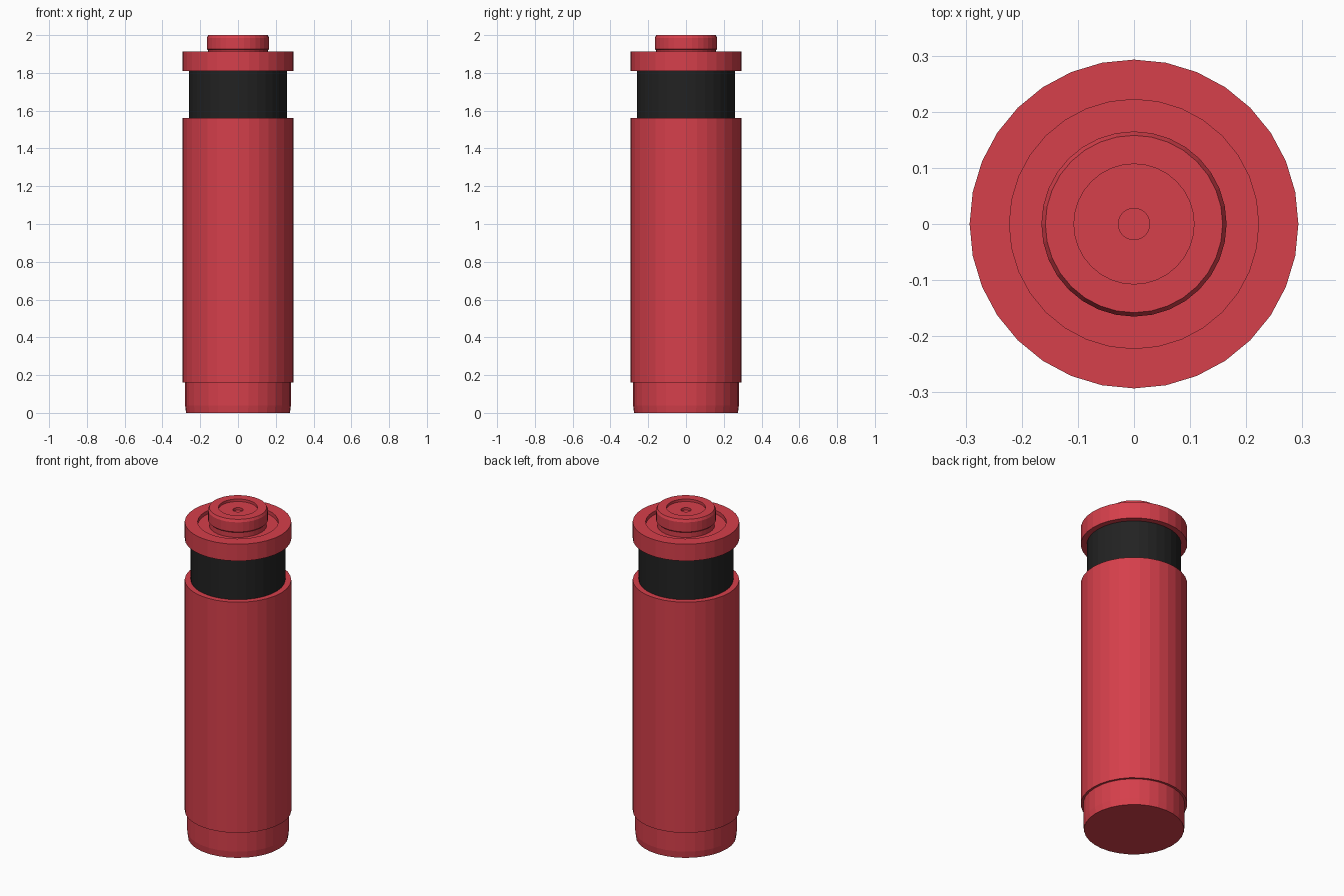
import bpy
import math

SIDES = 32

if "Cube" in bpy.data.objects:
    bpy.data.objects.remove(bpy.data.objects["Cube"], do_unlink=True)


def make_material(name, color):
    mat = bpy.data.materials.new(name)
    mat.use_nodes = True
    mat.diffuse_color = color
    bsdf = mat.node_tree.nodes["Principled BSDF"]
    bsdf.inputs["Base Color"].default_value = color
    bsdf.inputs["Roughness"].default_value = 0.6
    return mat


def lathe(name, profile, mat):
    """Revolve (radius, z) points, listed bottom to top, and cap both ends."""
    verts, faces = [], []
    for radius, z in profile:
        for i in range(SIDES):
            a = math.tau * i / SIDES
            verts.append((radius * math.cos(a), radius * math.sin(a), z))
    for ring in range(len(profile) - 1):
        low, high = ring * SIDES, (ring + 1) * SIDES
        for i in range(SIDES):
            j = (i + 1) % SIDES
            faces.append((low + i, low + j, high + j, high + i))
    faces.append(tuple(reversed(range(SIDES))))
    faces.append(tuple(range(len(verts) - SIDES, len(verts))))
    mesh = bpy.data.meshes.new(name)
    mesh.from_pydata(verts, [], faces)
    mesh.materials.append(mat)
    obj = bpy.data.objects.new(name, mesh)
    bpy.context.collection.objects.link(obj)
    return obj


red = make_material("red casing", (0.67, 0.05, 0.07, 1))
black = make_material("black band", (0.016, 0.016, 0.016, 1))

# Slightly tapered foot and main tube
lathe("base", [(0.275, 0), (0.28, 0.04), (0.28, 0.16)], red)
lathe("body", [(0.293, 0.16), (0.293, 1.56)], red)

# Recessed dark neck
lathe("neck_band", [(0.26, 1.56), (0.26, 1.81)], black)

# Collar with a shallow round recess in its top
lathe("top_collar", [(0.293, 1.81), (0.293, 1.912), (0.222, 1.912),
                     (0.222, 1.89)], red)

# Button with chamfered edges, a dished top and a central pinhole
lathe("button", [(0.158, 1.89), (0.158, 1.92), (0.165, 1.927), (0.165, 1.985),
                 (0.158, 2.0), (0.107, 2.0), (0.107, 1.985),
                 (0.028, 1.985), (0.028, 1.97)], red)
